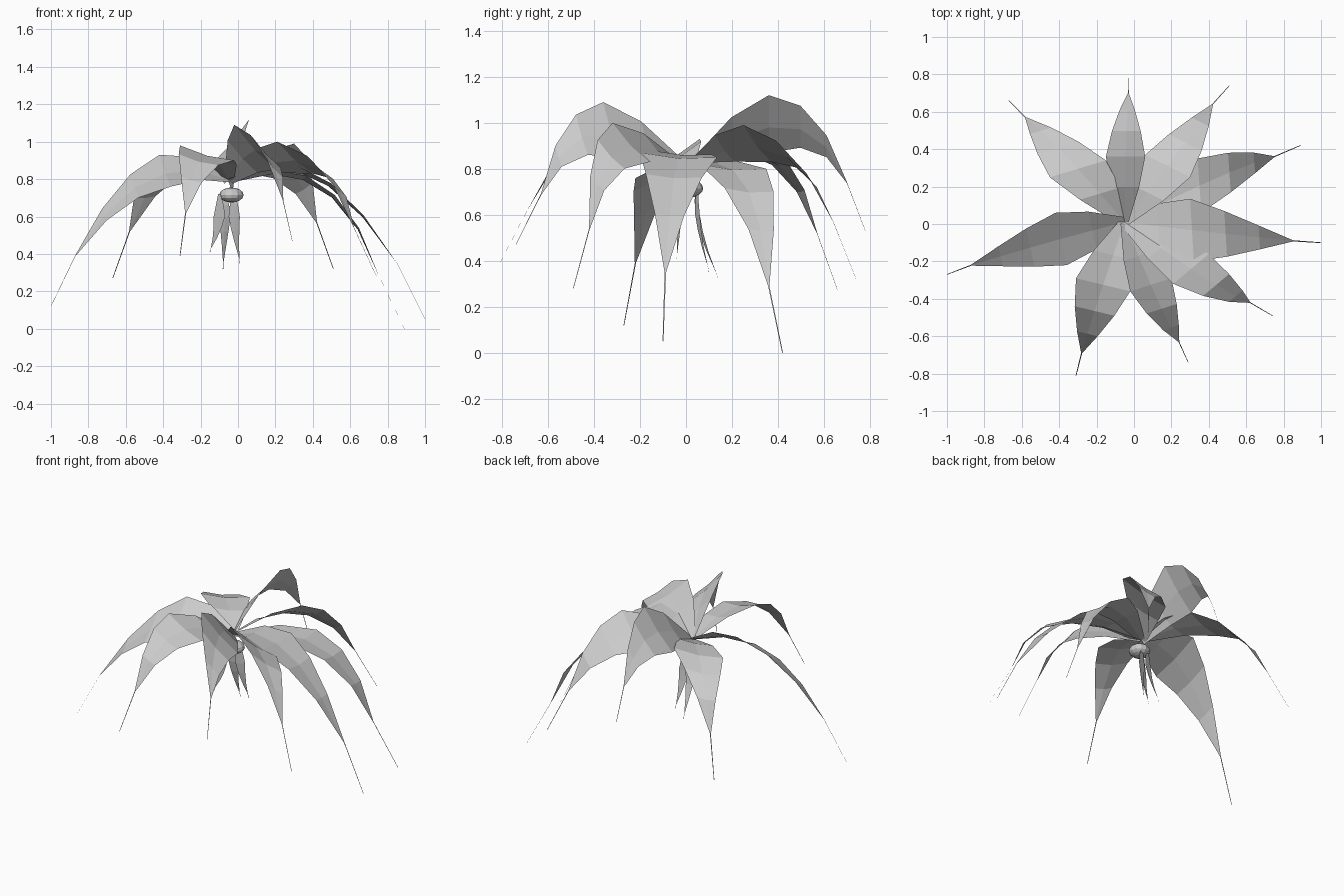
import bpy
import bmesh
from mathutils import Vector

cube = bpy.data.objects.get("Cube")
if cube:
    bpy.data.objects.remove(cube)

# one pale grey for everything
grey = bpy.data.materials.new("pale grey")
grey.use_nodes = True
colour = (0.6, 0.6, 0.6, 1)
grey.diffuse_color = colour
grey.node_tree.nodes["Principled BSDF"].inputs["Base Color"].default_value = colour

# share of the full width at each row, from root to blade end
WIDTHS = (0.2, 0.72, 1, 0.73, 0.38, 0.02)


def add_object(name, bm):
    mesh = bpy.data.meshes.new(name)
    bm.to_mesh(mesh)
    bm.free()
    mesh.materials.append(grey)
    obj = bpy.data.objects.new(name, mesh)
    bpy.context.collection.objects.link(obj)
    return obj


def arc(start, shoulder, end, t, peak=0.4):
    """Smooth curve through three points, reaching the shoulder at t = peak."""
    return (start * (t - peak) * (t - 1) / peak
            + shoulder * t * (t - 1) / (peak * (peak - 1))
            + end * t * (t - peak) / (1 - peak))


def leaf(name, base, edge_a, edge_b, end, tip, crease):
    """Bent tapering blade with a sunken midrib and a thread-like tip."""
    base, edge_a, edge_b, end, tip = map(Vector, (base, edge_a, edge_b, end, tip))
    half = (edge_b - edge_a) / 2
    bm = bmesh.new()
    rows = []
    for i, width in enumerate(WIDTHS):
        middle = arc(base, (edge_a + edge_b) / 2, end, i / (len(WIDTHS) - 1))
        sink = Vector((0, 0, crease * width))
        rows.append([bm.verts.new(p) for p in
                     (middle - half * width, middle - sink, middle + half * width)])
    thread = half.normalized() * 0.002
    rows.append([bm.verts.new(tip + thread * k) for k in (-1, 0, 1)])
    for low, high in zip(rows, rows[1:]):
        for j in range(2):
            bm.faces.new((low[j], low[j + 1], high[j + 1], high[j]))
    bmesh.ops.recalc_face_normals(bm, faces=bm.faces)
    if sum(f.normal.z for f in bm.faces) < 0:
        bmesh.ops.reverse_faces(bm, faces=bm.faces)
    return add_object(name, bm)


# petals: two shoulder points, blade end, thread tip
petals = {
    "right": ((-.42, .06, .93), (-.36, -.22, .76), (-.87, -.22, .39), (-1, -.27, .12)),
    "front_right": ((-.31, -.29, .98), (-.02, -.36, .9), (-.28, -.69, .62), (-.31, -.81, .39)),
    "front": ((-.02, -.36, 1.09), (.2, -.29, .85), (.24, -.63, .69), (.29, -.74, .47)),
    "front_left": ((.21, -.32, 1), (.4, -.16, .83), (.62, -.42, .54), (.74, -.49, .28)),
    "left": ((.3, .135, .85), (.32, -.2, .87), (.85, -.09, .35), (1, -.1, .05)),
    "outer_left": ((.34, .35, .8), (.36, .06, .82), (.75, .36, .29), (.89, .42, 0)),
    "back_left": ((.06, .37, .83), (.3, .25, .99), (.42, .64, .57), (.51, .74, .32)),
    "back": ((-.15, .36, .87), (.06, .36, 1.12), (-.03, .7, .74), (-.03, .78, .53)),
    "back_right": ((-.15, .34, .89), (-.45, .25, .87), (-.58, .57, .52), (-.67, .66, .27)),
}
for name, points in petals.items():
    leaf(name + "_petal", (-.05, .01, .8), *points, crease=0.015)

# small pointed sepals hanging under the heart
for name, x, y, tip in (("right", -.1, -.03, (-.15, -.04, .41)),
                        ("middle", -.07, .05, (-.08, .14, .32)),
                        ("left", -.02, .05, (.01, .1, .35))):
    end = Vector((x, y, .6)).lerp(Vector(tip), 0.9)
    leaf(name + "_sepal", (x, y, .72), (x - .03, y - .01, .6), (x + .03, y + .01, .6),
         end, tip, crease=0.01)

# flattened bead at the heart
bm = bmesh.new()
bmesh.ops.create_uvsphere(bm, u_segments=12, v_segments=8, radius=0.065)
bmesh.ops.scale(bm, vec=(1, 1, 0.62), verts=bm.verts)
bmesh.ops.translate(bm, vec=(-.035, .01, .715), verts=bm.verts)
add_object("flower_heart", bm)
